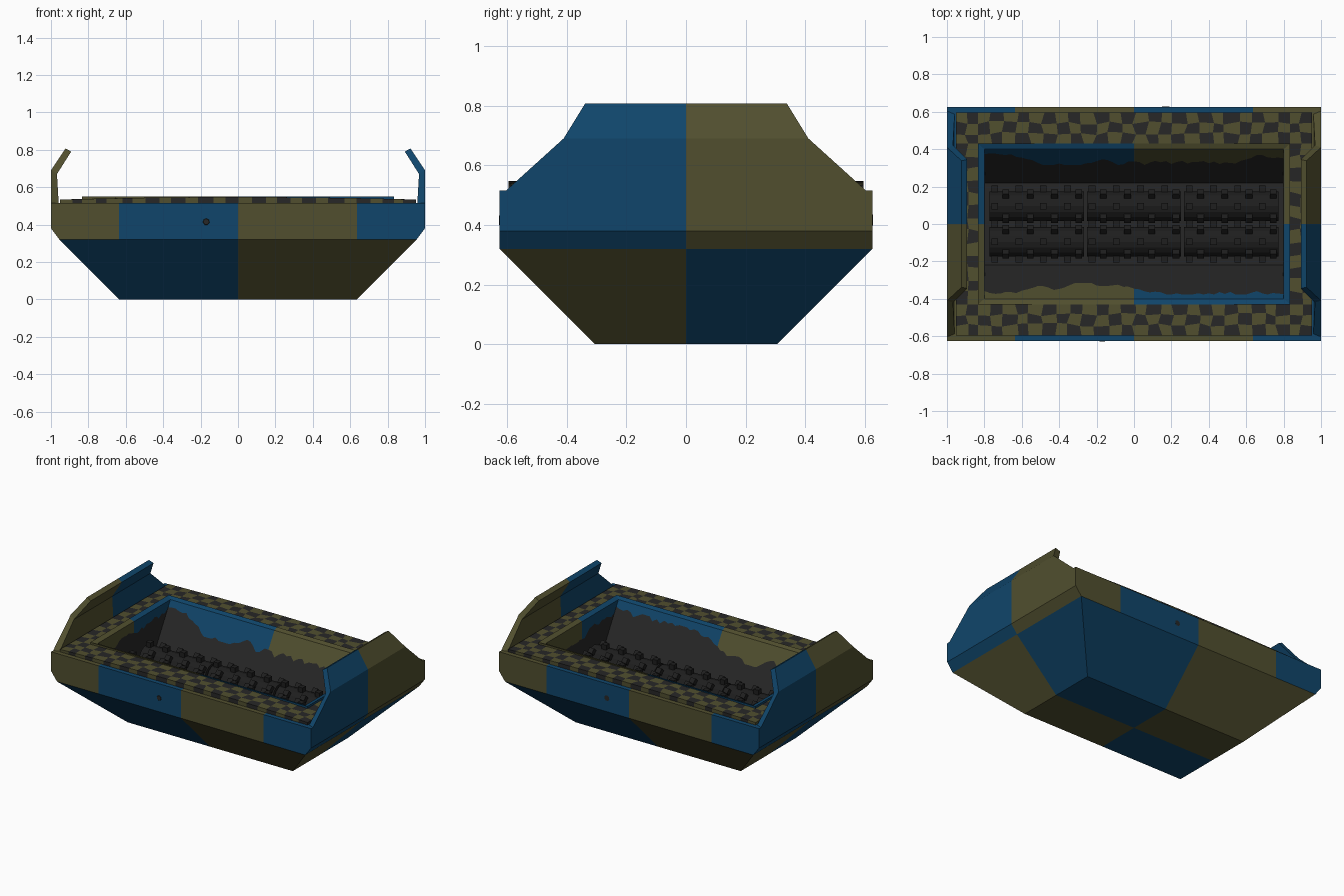
import bpy, bmesh, math, random
from mathutils import Matrix, Vector

random.seed(4)
if "Cube" in bpy.data.objects:
    bpy.data.objects.remove(bpy.data.objects["Cube"])


def material(name, rgb):
    m = bpy.data.materials.new(name)
    m.use_nodes = True
    m.diffuse_color = (*rgb, 1)
    m.node_tree.nodes["Principled BSDF"].inputs["Base Color"].default_value = (*rgb, 1)
    return m


MATS = [material("deep_blue", (0.005, 0.06, 0.145)),
        material("olive", (0.082, 0.078, 0.028)),
        material("charcoal", (0.02, 0.02, 0.02)),
        material("roller_black", (0.013, 0.013, 0.013))]
BLUE, OLIVE, GREY, BLACK = range(4)


def quarter(x, y):
    return BLUE if x * y < 0 else OLIVE


def finish(bm, name, rule=None, recalc=True):
    if recalc:
        bmesh.ops.recalc_face_normals(bm, faces=bm.faces)
    if rule:
        for f in bm.faces:
            f.material_index = rule(f, f.calc_center_median())
    me = bpy.data.meshes.new(name)
    bm.to_mesh(me)
    bm.free()
    for m in MATS:
        me.materials.append(m)
    ob = bpy.data.objects.new(name, me)
    bpy.context.collection.objects.link(ob)
    return ob


def ring(bm, hx, hy, z):
    return [bm.verts.new((sx * hx, sy * hy, z)) for sx, sy in ((-1, -1), (1, -1), (1, 1), (-1, 1))]


def split(bm, point, normal):
    bmesh.ops.bisect_plane(bm, geom=bm.verts[:] + bm.edges[:] + bm.faces[:],
                           plane_co=point, plane_no=normal)


def loft(bm, rings):
    for a, b in zip(rings, rings[1:]):
        for i in range(4):
            j = (i + 1) % 4
            bm.faces.new((a[i], a[j], b[j], b[i]))


# Hull: tapered tub, quartered in two colours with a swapped upper band
bm = bmesh.new()
rings = [ring(bm, *r) for r in ((.635, .305, 0), (.955, .625, .32), (1, .625, .38),
                                (1, .625, .515), (.82, .42, .52))]
bm.faces.new(rings[0][::-1])
loft(bm, rings)
for x in (-.635, 0, .635):
    split(bm, (x, 0, 0), (1, 0, 0))
split(bm, (0, 0, 0), (0, 1, 0))


def hull_rule(f, c):
    q = quarter(c.x, c.y)
    return q if c.z > .325 and abs(c.x) > .635 else 1 - q


finish(bm, "hull", hull_rule)

# End guards: folded plates that lean inward
SECTION = ((1, .5, .62), (1, .69, .41), (.922, .807, .338),
           (.892, .79, .345), (.968, .67, .42), (.958, .5, .605))
for side, name in ((-1, "right_guard"), (1, "left_guard")):
    bm = bmesh.new()
    cols = [[bm.verts.new((side * x, k * w, z)) for x, z, w in SECTION] for k in (-1, 0, 1)]
    for a, b in zip(cols, cols[1:]):
        for i in range(6):
            j = (i + 1) % 6
            bm.faces.new((a[i], a[j], b[j], b[i]))
    for c in (cols[0], cols[2]):
        bm.faces.new((c[0], c[1], c[4], c[5]))
        bm.faces.new((c[1], c[2], c[3], c[4]))
    finish(bm, name, lambda f, c: quarter(c.x, c.y))


# Deck: worn checker plate around the pit
def steps(a, b, n):
    return [a + (b - a) * i / n for i in range(n)]


HX, HY = .835, .43
xs = steps(-.952, -HX, 2) + steps(-HX, HX, 24) + steps(HX, .952, 2) + [.952]
ys = steps(-.595, -HY, 3) + steps(-HY, HY, 13) + steps(HY, .595, 3) + [.595]
bm = bmesh.new()
grid = []
for i, x in enumerate(xs):
    col = []
    for j, y in enumerate(ys):
        fixed_x = i in (0, 2, 26, 28)
        fixed_y = j in (0, 3, 16, 19)
        dx = 0 if fixed_x else random.uniform(-.012, .012)
        dy = 0 if fixed_y else random.uniform(-.01, .01)
        col.append(bm.verts.new((x + dx, y + dy, .547 - .015 * x * x)))
    grid.append(col)
for i in range(28):
    for j in range(19):
        if 2 <= i < 26 and 3 <= j < 16:
            continue
        f = bm.faces.new((grid[i][j], grid[i + 1][j], grid[i + 1][j + 1], grid[i][j + 1]))
        f.material_index = GREY if (i + j) % 2 else OLIVE
border = [e for e in bm.edges if e.is_boundary]
skirt = bmesh.ops.extrude_edge_only(bm, edges=border)["geom"]
for v in skirt:
    if isinstance(v, bmesh.types.BMVert):
        v.co.z = .512
bmesh.ops.delete(bm, geom=[v for v in bm.verts if not v.link_faces], context='VERTS')
finish(bm, "checker_deck")

# Pit rim: narrow quartered ledge
bm = bmesh.new()
loft(bm, [ring(bm, HX, HY, .51), ring(bm, HX, HY, .551), ring(bm, .8, .4, .54)])
split(bm, (0, 0, 0), (1, 0, 0))
split(bm, (0, 0, 0), (0, 1, 0))
finish(bm, "pit_rim", lambda f, c: quarter(c.x, c.y), recalc=False)


# Pit walls: paint worn away along a ragged line
def worn_wall(name, p0, p1, q0, q1, wear, n):
    p0, p1, q0, q1 = map(Vector, (p0, p1, q0, q1))
    bm = bmesh.new()
    rows, t = [], wear
    for i in range(n + 1):
        k = i / n
        t = min(max(t + random.uniform(-.09, .09), wear - .17), wear + .17)
        top, low = p0.lerp(p1, k), q0.lerp(q1, k)
        rows.append([bm.verts.new(v) for v in (top, top.lerp(low, t), low)])
    for a, b in zip(rows, rows[1:]):
        for j in (0, 1):
            f = bm.faces.new((a[j], a[j + 1], b[j + 1], b[j]))
            c = f.calc_center_median()
            f.material_index = GREY if j else quarter(c.x, c.y)
    finish(bm, name, recalc=False)


FLOOR = .24
for s, label in ((-1, "front"), (1, "back")):
    worn_wall(label + "_pit_wall", (s * .8, s * .4, .54), (-s * .8, s * .4, .54),
              (s * .8, s * .22, FLOOR), (-s * .8, s * .22, FLOOR), .3, 56)
for s, label in ((-1, "right"), (1, "left")):
    worn_wall(label + "_pit_wall", (s * .8, -s * .4, .54), (s * .8, s * .4, .54),
              (s * .797, -s * .22, FLOOR), (s * .797, s * .22, FLOOR), .25, 26)
bm = bmesh.new()
bm.faces.new(ring(bm, .8, .22, FLOOR))
finish(bm, "pit_floor", lambda f, c: GREY)

# Shredder rollers: three toothed drums on each of two shafts
TURN = Matrix.Rotation(math.pi / 2, 4, 'Y')
for y0, label in ((-.095, "front"), (.095, "back")):
    bm = bmesh.new()
    for x0 in (-.52, 0, .52):
        bmesh.ops.create_cone(bm, cap_ends=True, segments=16, radius1=.08, radius2=.08, depth=.505,
                              matrix=Matrix.Translation((x0, y0, .27)) @ TURN)
        for row in range(8):
            spin = Matrix.Rotation(row * math.pi / 4, 4, 'X')
            for k in range(4):
                x = x0 - .225 + .13 * k + (.06 if row % 2 else 0)
                bmesh.ops.create_cube(bm, size=1, matrix=Matrix.Translation((x, y0, .27)) @ spin
                                      @ Matrix.Translation((0, 0, .085))
                                      @ Matrix.Diagonal((.036, .036, .05, 1)))
    finish(bm, label + "_roller", lambda f, c: BLACK)

# Scuffs: small chipped patches on the band
for s, label in ((-1, "front"), (1, "back")):
    bm = bmesh.new()
    bmesh.ops.create_cone(bm, cap_ends=True, segments=7, radius1=.02, radius2=.016, depth=.004,
                          matrix=Matrix.Translation((s * .17, s * .625, .415))
                          @ Matrix.Rotation(math.pi / 2, 4, 'X'))
    finish(bm, label + "_scuff", lambda f, c: GREY)
